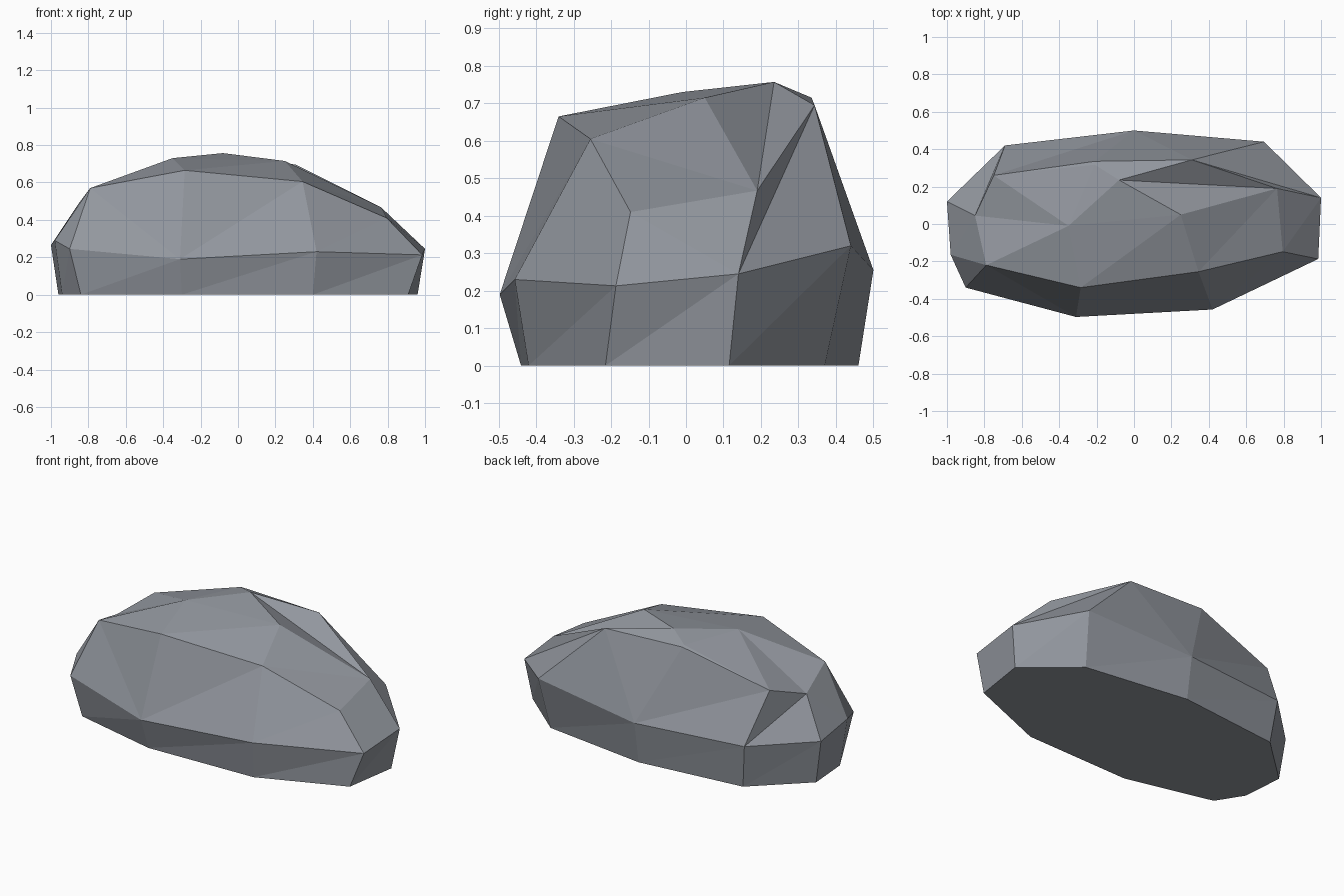
import bpy, bmesh

if "Cube" in bpy.data.objects:
    bpy.data.objects.remove(bpy.data.objects["Cube"])

# Outline rings, counter-clockwise from the front left corner
BASE = [(-.84, -.31), (-.30, -.44), (.40, -.42), (.91, -.215), (.96, .115),
        (.66, .37), (0, .46), (-.66, .39), (-.96, .11), (-.94, -.15)]
WAIST = [(-.90, -.34, .245), (-.31, -.497, .19), (.42, -.457, .23), (.985, -.187, .213),
         (1, .14, .245), (.695, .44, .32), (0, .5, .255), (-.69, .42, .265),
         (-1, .12, .265), (-.98, -.165, .29)]
SHOULDER = [(-.79, -.22, .57), (-.285, -.34, .665), (.345, -.255, .605), (.795, -.148, .41),
            (.765, .19, .467), (.31, .343, .695), (-.21, .335, .715), (-.75, .26, .565),
            (-.85, .045, .49)]
CREST = [(-.35, -.01, .73), (-.08, .235, .757), (.25, .05, .715), (-.21, .317, .722)]

bm = bmesh.new()


def ring(points):
    return [bm.verts.new(p) for p in points]


def stitch(lower, upper, steps):
    """Join two rings with triangles; each step advances the lower (l) or upper (u) ring."""
    i = j = 0
    for step in steps:
        a, b = lower[i % len(lower)], upper[j % len(upper)]
        if step == "l":
            i += 1
            bm.faces.new((a, lower[i % len(lower)], b))
        else:
            j += 1
            bm.faces.new((a, upper[j % len(upper)], b))


def fan(centre, rim, closed=False):
    pairs = list(zip(rim, rim[1:]))
    if closed:
        pairs.append((rim[-1], rim[0]))
    for a, b in pairs:
        bm.faces.new((centre, a, b))


base = ring([(x, y, 0) for x, y in BASE])
w = ring(WAIST)
s = ring(SHOULDER)
c = ring(CREST)

# Underside and the two bands of facets
bm.faces.new(base[::-1])
stitch(base, w, "ul" * 10)
stitch(w, s, "luululluulluulullul".replace(" ", ""))

# Faceted crown
fan(c[0], [s[7], s[8], s[0], s[1], c[2], c[1], c[3]], closed=True)
fan(c[2], [s[1], s[2], s[4], c[1]])
fan(s[3], [s[4], s[2]])
fan(c[1], [s[4], s[5], s[6], c[3]])
fan(c[3], [s[6], s[7]])

bmesh.ops.recalc_face_normals(bm, faces=bm.faces)
mesh = bpy.data.meshes.new("boulder")
bm.to_mesh(mesh)
bm.free()

# Single stone colour
stone = bpy.data.materials.new("slate_grey")
stone.diffuse_color = (.29, .31, .345, 1)
stone.use_nodes = True
stone.node_tree.nodes["Principled BSDF"].inputs["Base Color"].default_value = stone.diffuse_color
mesh.materials.append(stone)
boulder = bpy.data.objects.new("boulder", mesh)
bpy.context.collection.objects.link(boulder)
